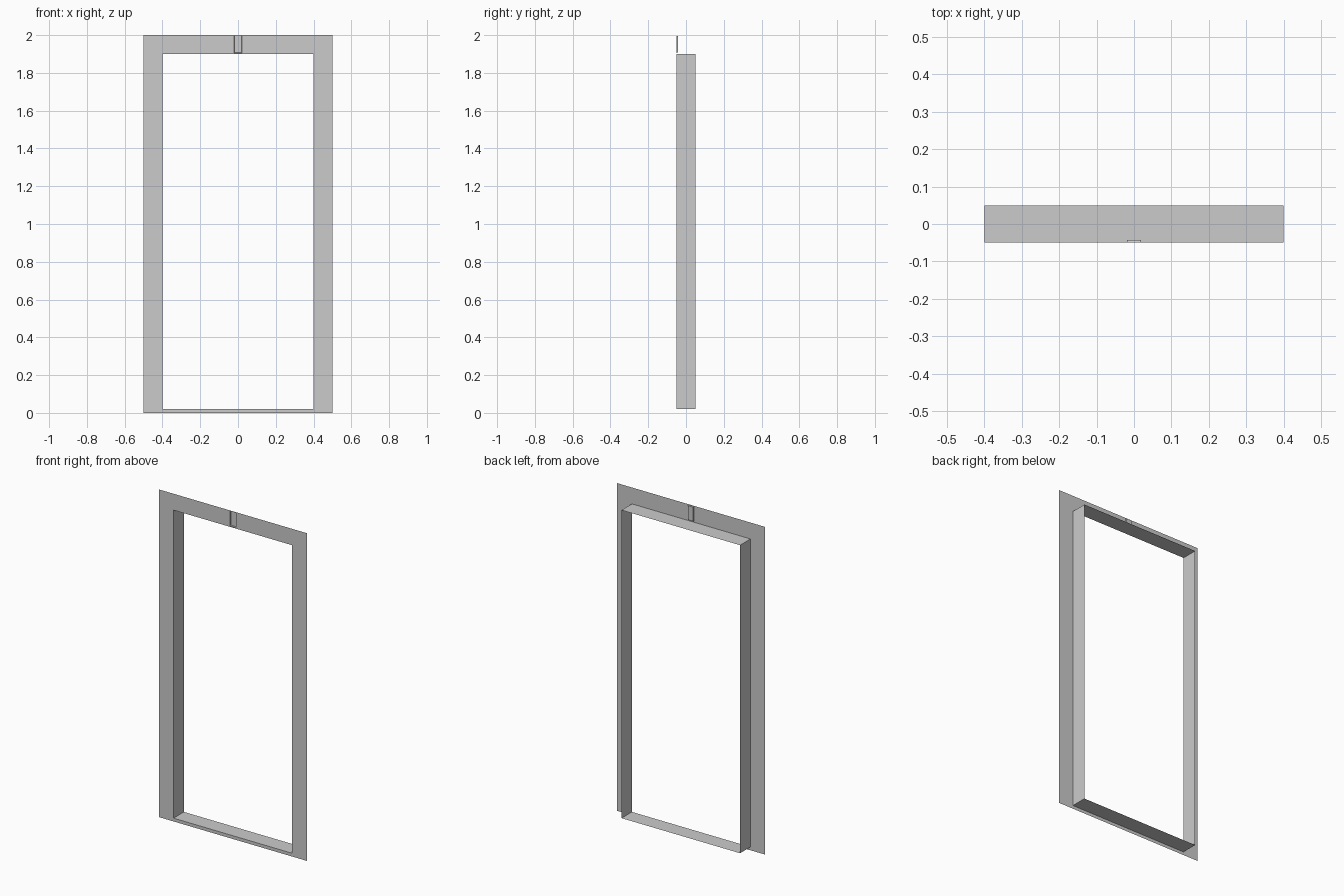
import bpy, bmesh

if "Cube" in bpy.data.objects:
    bpy.data.objects.remove(bpy.data.objects["Cube"])

FRONT, BACK = -0.05, 0.05

grey = bpy.data.materials.new("plain_grey")
grey.diffuse_color = (0.6, 0.6, 0.6, 1)
grey.use_nodes = True
grey.node_tree.nodes["Principled BSDF"].inputs["Base Color"].default_value = grey.diffuse_color


def finish(name, bm):
    bmesh.ops.remove_doubles(bm, verts=bm.verts, dist=1e-5)
    me = bpy.data.meshes.new(name)
    bm.to_mesh(me)
    bm.free()
    me.materials.append(grey)
    ob = bpy.data.objects.new(name, me)
    bpy.context.collection.objects.link(ob)
    return ob


def rect(bm, hx, z0, z1, y):
    """Corner loop of a rectangle facing the front."""
    return [bm.verts.new(p) for p in
            ((-hx, y, z0), (hx, y, z0), (hx, y, z1), (-hx, y, z1))]


def bridge(bm, a, b):
    for i in range(4):
        j = (i + 1) % 4
        bm.faces.new((a[i], a[j], b[j], b[i]))


# Flat front trim, with the doorway and the small pocket left open
bm = bmesh.new()
xs = (-0.5, -0.4, -0.02, 0.02, 0.4, 0.5)
zs = (0, 0.02, 1.9, 1.906, 1.996, 2.0)
for i in range(5):
    for k in range(5):
        doorway = 1 <= i <= 3 and k == 1
        pocket = i == 2 and k == 3
        if doorway or pocket:
            continue
        x0, x1, z0, z1 = xs[i], xs[i + 1], zs[k], zs[k + 1]
        bm.faces.new([bm.verts.new(p) for p in
                      ((x0, FRONT, z0), (x1, FRONT, z0), (x1, FRONT, z1), (x0, FRONT, z1))])
finish("front_trim", bm)

# Thin lining running back through the doorway
bm = bmesh.new()
bridge(bm, rect(bm, 0.4, 0.02, 1.9, FRONT), rect(bm, 0.4, 0.02, 1.9, BACK))
finish("doorway_lining", bm)

# Shallow pocket pressed into the top bar
bm = bmesh.new()
outer = rect(bm, 0.02, 1.906, 1.996, FRONT)
inner = rect(bm, 0.018, 1.908, 1.994, FRONT + 0.007)
bridge(bm, outer, inner)
bm.faces.new(inner)
finish("top_pocket", bm)
